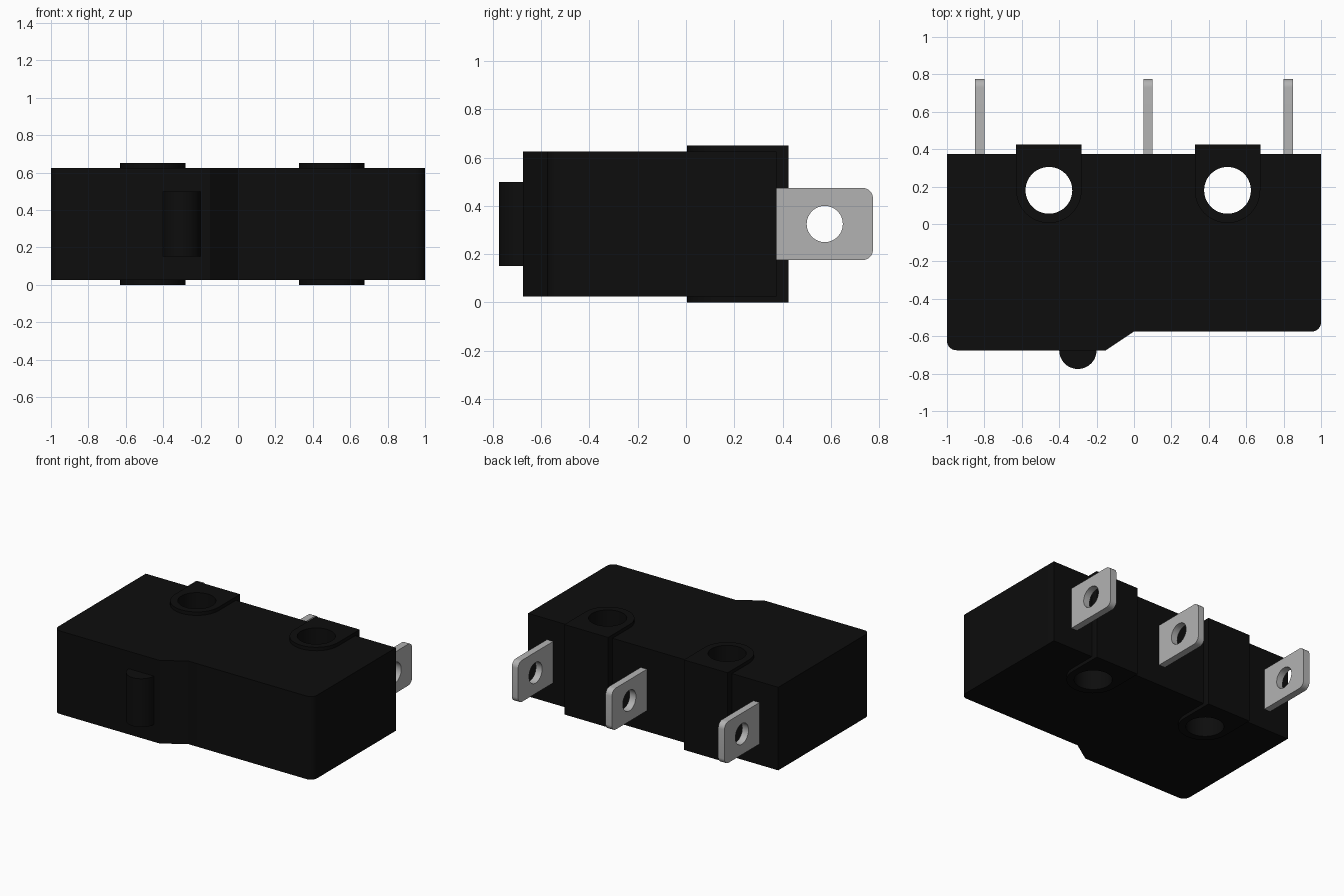
import bpy, bmesh, math

cube = bpy.data.objects.get("Cube")
if cube:
    bpy.data.objects.remove(cube, do_unlink=True)


def material(name, value, metallic=0.0):
    m = bpy.data.materials.new(name)
    m.use_nodes = True
    color = (value, value, value, 1)
    m.diffuse_color = color
    m.node_tree.nodes["Principled BSDF"].inputs["Base Color"].default_value = color
    return m


BLACK = material("black plastic", 0.004)
GREY = material("grey metal", 0.45)


def arc(cx, cy, r, start, end, n):
    """Points along an arc, angles in degrees, both ends included."""
    angles = [math.radians(start + (end - start) * i / n) for i in range(n + 1)]
    return [(cx + r * math.cos(a), cy + r * math.sin(a)) for a in angles]


def circle(cx, cy, r, n=48):
    return arc(cx, cy, r, 0, 360, n)[:-1]


def plate(name, loops, low, high, mat, along_x=False):
    """Extrude an outline with holes along z, or along x for a (y, z) outline."""
    place = (lambda a, b: (low, a, b)) if along_x else (lambda a, b: (a, b, low))
    depth = high - low
    bm = bmesh.new()
    edges = []
    for loop in loops:
        verts = [bm.verts.new(place(a, b)) for a, b in loop]
        edges += [bm.edges.new((v, verts[i - 1])) for i, v in enumerate(verts)]
    bmesh.ops.triangle_fill(bm, use_beauty=True, edges=edges)
    ext = bmesh.ops.extrude_face_region(bm, geom=bm.faces[:], use_keep_orig=True)
    bmesh.ops.translate(bm, vec=(depth, 0, 0) if along_x else (0, 0, depth),
                        verts=[g for g in ext["geom"] if isinstance(g, bmesh.types.BMVert)])
    bmesh.ops.recalc_face_normals(bm, faces=bm.faces[:])
    mesh = bpy.data.meshes.new(name)
    bm.to_mesh(mesh)
    bm.free()
    mesh.materials.append(mat)
    obj = bpy.data.objects.new(name, mesh)
    bpy.context.collection.objects.link(obj)
    bpy.ops.object.select_all(action='DESELECT')
    obj.select_set(True)
    bpy.context.view_layer.objects.active = obj
    bpy.ops.object.shade_smooth_by_angle(angle=math.radians(30))
    return obj


HOLES = {"right": -0.455, "left": 0.5}
HOLE_Y = 0.18

# Housing with a stepped front and rounded front corners;
# its openings are hidden behind the walls of the bosses
outline = ([(1, 0.375), (-1, 0.375)]
           + arc(-0.95, -0.625, 0.05, 180, 270, 8)
           + [(-0.15, -0.675), (0, -0.575)]
           + arc(0.95, -0.525, 0.05, 270, 360, 8))
plate("housing", [outline] + [circle(x, HOLE_Y, 0.15) for x in HOLES.values()],
      0.025, 0.625, BLACK)

# Mounting bosses: round at the front, square at the back, drilled through
for side, x in HOLES.items():
    shape = [(x + 0.175, 0.425), (x - 0.175, 0.425)] + arc(x, HOLE_Y, 0.175, 180, 360, 24)
    plate(side + "_mounting_boss", [shape, circle(x, HOLE_Y, 0.125)], 0, 0.65, BLACK)

# Push button with a round nose
plate("push_button", [[(-0.2, -0.6), (-0.4, -0.6)] + arc(-0.3, -0.675, 0.1, 180, 360, 24)],
      0.15, 0.5, BLACK)

# Three drilled terminal blades with rounded outer corners
blade = ([(0.36, 0.475), (0.36, 0.175)]
         + arc(0.73, 0.22, 0.045, 270, 360, 8)
         + arc(0.73, 0.43, 0.045, 0, 90, 8))
for side, x in (("right", -0.85), ("middle", 0.05), ("left", 0.8)):
    plate(side + "_terminal", [blade, circle(0.575, 0.325, 0.075, 32)],
          x, x + 0.05, GREY, along_x=True)
